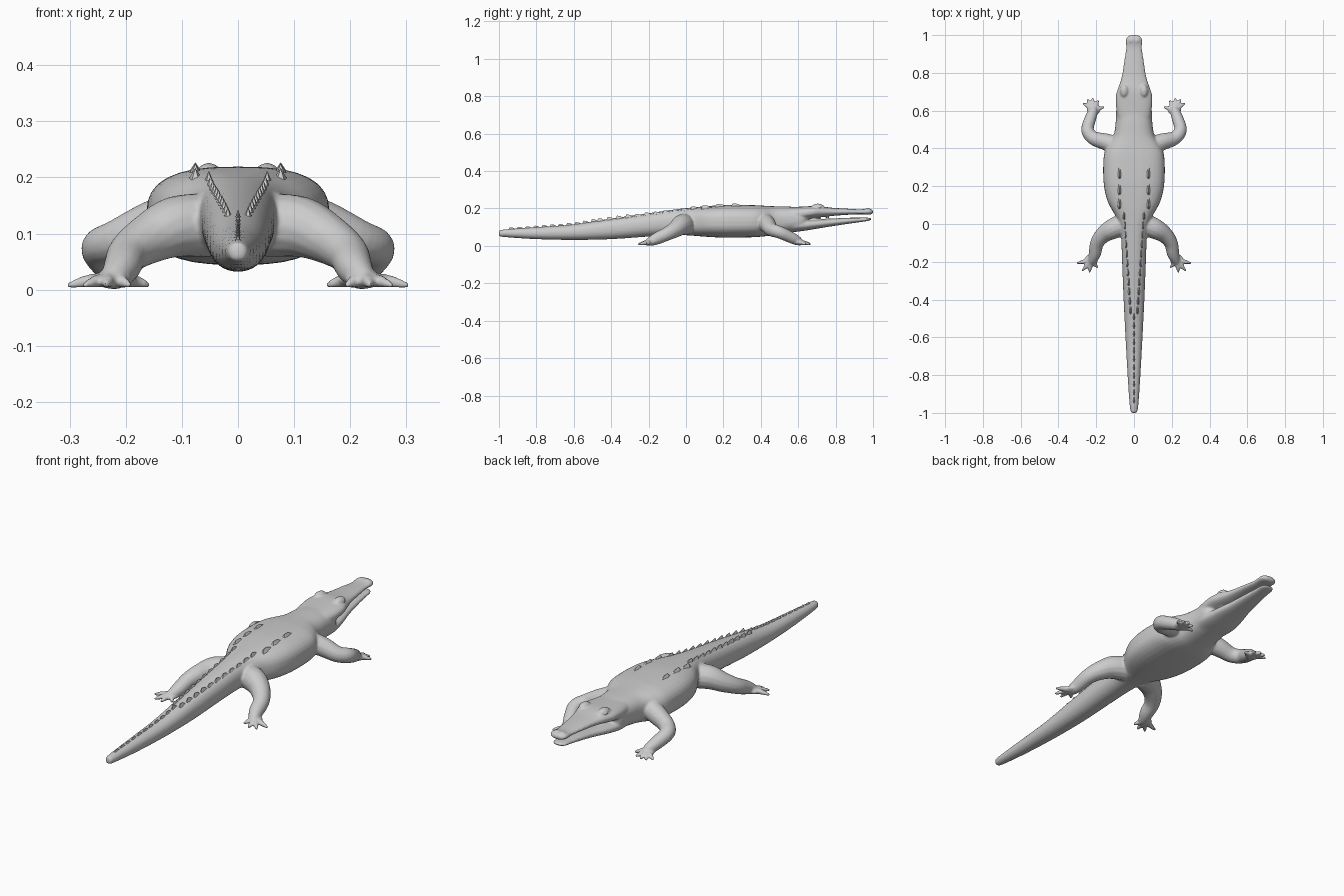
import bpy, bmesh, math
from mathutils import Vector

if "Cube" in bpy.data.objects:
    bpy.data.objects.remove(bpy.data.objects["Cube"])

# Stations: y, half width, bottom z, top z, squareness
BODY = [(-1.0, .012, .052, .082, 2), (-.97, .022, .047, .088, 2), (-.8, .034, .036, .100, 2.1),
        (-.6, .045, .032, .115, 2.2), (-.4, .055, .036, .146, 2.3), (-.2, .063, .050, .175, 2.3),
        (-.05, .070, .058, .196, 2.4), (.03, .092, .055, .205, 2.5), (.12, .140, .048, .213, 2.6),
        (.22, .161, .044, .219, 2.7), (.35, .161, .046, .218, 2.7), (.41, .143, .050, .215, 2.6),
        (.47, .108, .058, .212, 2.5), (.55, .096, .070, .210, 2.5), (.62, .092, .080, .205, 2.4),
        (.65, .070, .095, .195, 2.3)]
UPPER_JAW = [(.55, .085, .120, .207, 2.5), (.62, .095, .138, .210, 2.5), (.68, .096, .149, .213, 2.5),
             (.72, .084, .153, .212, 2.4), (.78, .065, .160, .204, 2.4), (.86, .052, .166, .199, 2.4),
             (.93, .042, .169, .195, 2.4), (.97, .044, .168, .199, 2.4), (.99, .036, .169, .196, 2.3),
             (1.0, .018, .175, .190, 2)]
LOWER_JAW = [(.55, .085, .072, .160, 2.4), (.62, .089, .079, .143, 2.4), (.70, .077, .092, .142, 2.4),
             (.78, .058, .105, .146, 2.4), (.86, .046, .117, .150, 2.4), (.93, .037, .127, .151, 2.4),
             (.97, .034, .133, .151, 2.4), (.99, .020, .138, .148, 2)]


def spline(pts, steps):
    """Smooth curve through tuples of any length."""
    out = []
    for i in range(len(pts) - 1):
        a, b = pts[max(i - 1, 0)], pts[i]
        c, d = pts[i + 1], pts[min(i + 2, len(pts) - 1)]
        for k in range(steps):
            t = k / steps
            out.append([q + .5 * t * ((r - p) + t * ((2*p - 5*q + 4*r - s) + t * (3*(q - r) + s - p)))
                        for p, q, r, s in zip(a, b, c, d)])
    return out + [list(pts[-1])]


def skin(bm, rings):
    loops = [[bm.verts.new(p) for p in ring] for ring in rings]
    for a, b in zip(loops, loops[1:]):
        for i in range(len(a)):
            j = (i + 1) % len(a)
            bm.faces.new((a[i], a[j], b[j], b[i]))
    bm.faces.new(loops[0][::-1])
    bm.faces.new(loops[-1])


def trunk(bm, stations, n=32):
    rings = []
    for y, w, lo, hi, e in spline(stations, 4):
        ring = []
        for i in range(n):
            a = 2 * math.pi * i / n
            c, s = math.cos(a), math.sin(a)
            ring.append((w * math.copysign(abs(c) ** (2 / e), c), y,
                         (lo + hi) / 2 + (hi - lo) / 2 * math.copysign(abs(s) ** (2 / e), s)))
        rings.append(ring)
    skin(bm, rings)


def limb(bm, pts, side, n=14, steps=5):
    """Tapered tube through (x, y, z, radius) points."""
    path = spline(pts, steps)
    rings = []
    for i, (x, y, z, r) in enumerate(path):
        t = (Vector(path[min(i + 1, len(path) - 1)][:3]) - Vector(path[max(i - 1, 0)][:3])).normalized()
        u = t.cross(Vector((0, 0, 1))).normalized()
        v = u.cross(t)
        ring = []
        for k in range(n):
            a = 2 * math.pi * k / n
            p = Vector((x, y, z)) + r * (math.cos(a) * u + math.sin(a) * v)
            ring.append((side * p.x, p.y, max(p.z, .001)))
        rings.append(ring)
    skin(bm, rings)


def ball(bm, pos, scale):
    res = bmesh.ops.create_uvsphere(bm, u_segments=16, v_segments=10, radius=1)
    for v in res['verts']:
        v.co = Vector((v.co.x * scale[0] + pos[0], v.co.y * scale[1] + pos[1], v.co.z * scale[2] + pos[2]))


def finish(bm, name):
    bmesh.ops.recalc_face_normals(bm, faces=bm.faces)
    me = bpy.data.meshes.new(name)
    bm.to_mesh(me)
    bm.free()
    ob = bpy.data.objects.new(name, me)
    bpy.context.collection.objects.link(ob)
    bpy.context.view_layer.objects.active = ob
    return ob


# Body, head and legs, fused into one skin
bm = bmesh.new()
for part in (BODY, UPPER_JAW, LOWER_JAW):
    trunk(bm, part)
FRONT_LEG = [(.08, .41, .135, .050), (.15, .435, .115, .045), (.215, .455, .088, .037), (.246, .497, .074, .034),
             (.232, .555, .048, .031), (.217, .595, .028, .026), (.214, .618, .016, .016)]
HIND_LEG = [(.05, .0, .115, .058), (.11, -.025, .112, .055), (.16, -.055, .090, .045), (.195, -.10, .065, .037),
            (.207, -.155, .040, .033), (.220, -.19, .024, .025), (.232, -.21, .016, .016)]
FRONT_TOES = [(.157, .618), (.188, .655), (.220, .668), (.248, .662), (.272, .640)]
HIND_TOES = [(.192, -.232), (.236, -.258), (.275, -.250), (.305, -.208)]
for side in (1, -1):
    for leg, toes, palm in ((FRONT_LEG, FRONT_TOES, (.214, .605)), (HIND_LEG, HIND_TOES, (.226, -.19))):
        limb(bm, leg, side)
        ball(bm, (side * palm[0], palm[1], .018), (.036, .032, .015))
        for x, y in toes:
            px, py = palm
            mx, my = px + .55 * (x - px), py + .55 * (y - py)
            limb(bm, [(px, py, .018, .014), (mx, my, .015, .012), (x, y, .007, .005)], side, 8, 4)
    ball(bm, (side * .052, .705, .208), (.022, .034, .018))      # brow
    ball(bm, (side * .016, .972, .196), (.013, .014, .007))      # nostril
body = finish(bm, "crocodile_body")
rm = body.modifiers.new("fuse", 'REMESH')
rm.mode = 'VOXEL'
rm.voxel_size = .0055
rm.use_smooth_shade = True
sm = body.modifiers.new("soften", 'SMOOTH')
sm.factor = .5
sm.iterations = 4
for m in ("fuse", "soften"):
    bpy.ops.object.modifier_apply(modifier=m)

# Eyeballs
bm = bmesh.new()
for side in (1, -1):
    ball(bm, (side * .064, .712, .207), (.011, .014, .011))
eyes = finish(bm, "eyes")
for p in eyes.data.polygons:
    p.use_smooth = True

# Raised plates along the back and tail
DENSE = spline(BODY, 12)


def back_height(x, y):
    _, w, lo, hi, e = min(DENSE, key=lambda s: abs(s[0] - y))
    return (lo + hi) / 2 + (hi - lo) / 2 * (1 - min(abs(x) / w, .98) ** e) ** (1 / e)


def scute(bm, x, y, length, width, height):
    """Keeled ridge with its peak towards the tail."""
    h = length / 2
    f, b = back_height(x, y + h) - .004, back_height(x, y - h) - .004
    base = [(x - width * .3, y + h, f), (x + width * .3, y + h, f), (x + width / 2, y - h * .3, (f + b) / 2),
            (x + width * .3, y - h, b), (x - width * .3, y - h, b), (x - width / 2, y - h * .3, (f + b) / 2)]
    top = back_height(x, y) + height
    vs = [bm.verts.new(p) for p in base]
    r0 = bm.verts.new((x, y + h * .2, top - height * .2))
    r1 = bm.verts.new((x, y - h * .6, top))
    for f in ((0, 1, 'a'), (1, 2, 'b', 'a'), (2, 3, 'b'), (3, 4, 'b'), (4, 5, 'b'), (5, 0, 'a', 'b')):
        bm.faces.new([r0 if k == 'a' else r1 if k == 'b' else vs[k] for k in f])
    bm.faces.new(vs[::-1])


bm = bmesh.new()
for side in (1, -1):
    for y in (.27, .185, .11):
        scute(bm, side * .076, y, .065, .022, .012)
    for i in range(11):
        y = .045 - .05 * i
        scute(bm, side * (.052 - .0034 * i), y, .046, .014, .012)
for i in range(11):
    scute(bm, 0, -.49 - .044 * i, .042, .011, .011 - .0004 * i)
finish(bm, "back_scutes")
